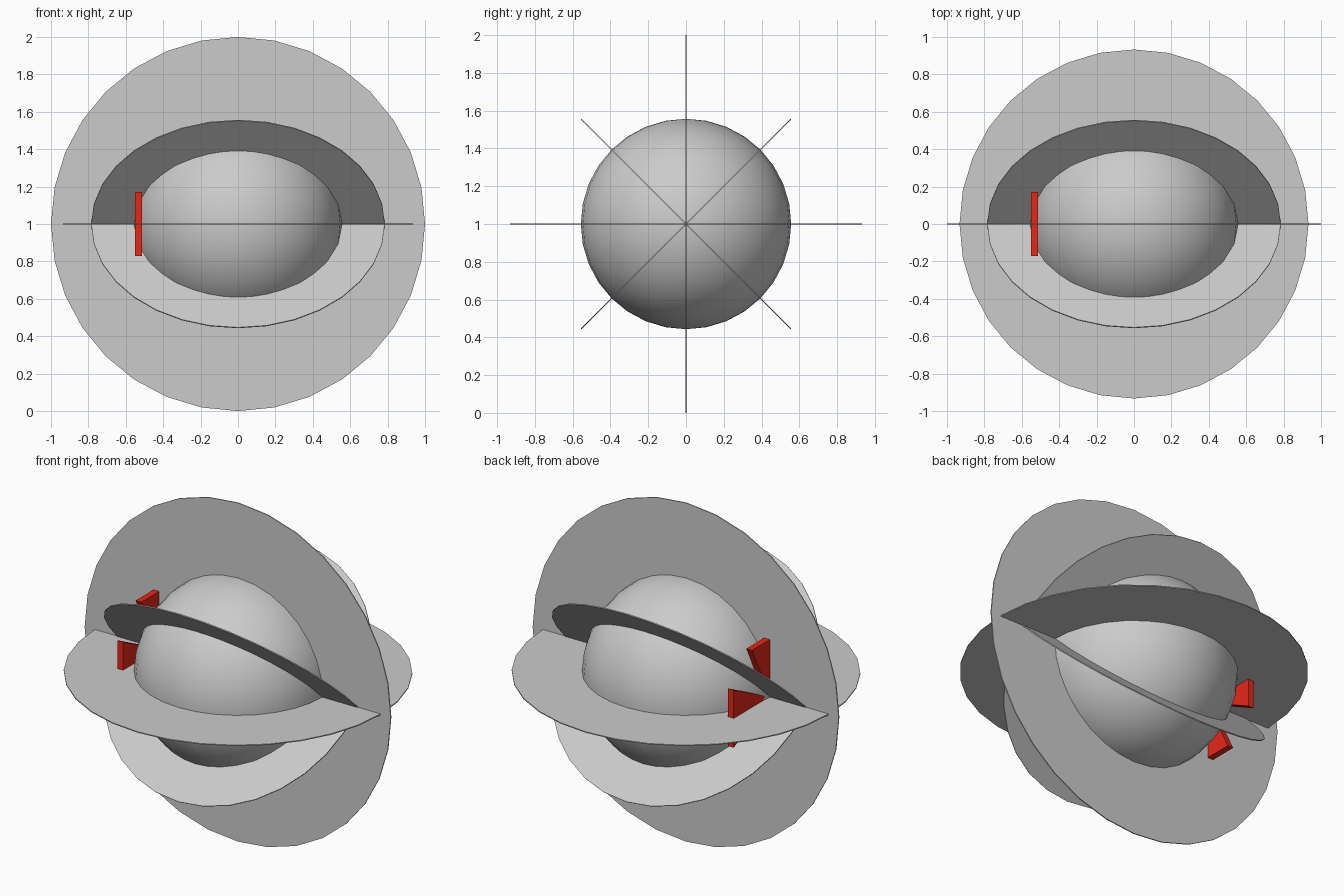
import bpy, bmesh
from math import radians, cos, sin, pi

if "Cube" in bpy.data.objects:
    bpy.data.objects.remove(bpy.data.objects["Cube"])

C = (0, 0, 1)
THICK = 0.006

red = bpy.data.materials.new("red")
red.diffuse_color = (0.8, 0.02, 0.01, 1)
red.use_nodes = True
red.node_tree.nodes["Principled BSDF"].inputs["Base Color"].default_value = red.diffuse_color


def disc(name, radius, tilt):
    """Thin round plate through the centre, tilted about the x axis."""
    bpy.ops.mesh.primitive_cylinder_add(vertices=32, radius=radius, depth=THICK,
                                        location=C, rotation=(radians(tilt), 0, 0))
    bpy.context.object.name = name


def red_wedge(name, angle, length=0.34, half=0.17, x0=-0.55, x1=-0.513):
    """Triangular plate with its tip on the x axis, pointing outward at angle."""
    bm = bmesh.new()
    rings = []
    for x in (x0, x1):
        ring = []
        for u, v in ((0, 0), (length, -half), (length, half)):
            y = u * cos(angle) - v * sin(angle)
            z = u * sin(angle) + v * cos(angle)
            ring.append(bm.verts.new((x, y, z)))
        rings.append(ring)
    a, b = rings
    bm.faces.new(a)
    bm.faces.new(b)
    for i in range(3):
        j = (i + 1) % 3
        bm.faces.new((a[i], a[j], b[j], b[i]))
    bmesh.ops.recalc_face_normals(bm, faces=bm.faces)
    mesh = bpy.data.meshes.new(name)
    bm.to_mesh(mesh)
    bm.free()
    mesh.materials.append(red)
    ob = bpy.data.objects.new(name, mesh)
    ob.location = C
    bpy.context.collection.objects.link(ob)


# Central ball
bpy.ops.mesh.primitive_uv_sphere_add(segments=32, ring_count=16, radius=0.557, location=C)
bpy.context.object.name = "core_sphere"
bpy.ops.object.shade_smooth()

# Crossing plates sharing the x axis
disc("vertical_disc", 1.0, 90)
disc("horizontal_disc", 0.933, 0)
disc("diagonal_disc_a", 0.785, 45)
disc("diagonal_disc_b", 0.785, -45)

# Four red wedges forming a cross on the -x side
for k in range(4):
    red_wedge(f"red_wedge_{k + 1}", k * pi / 2)
